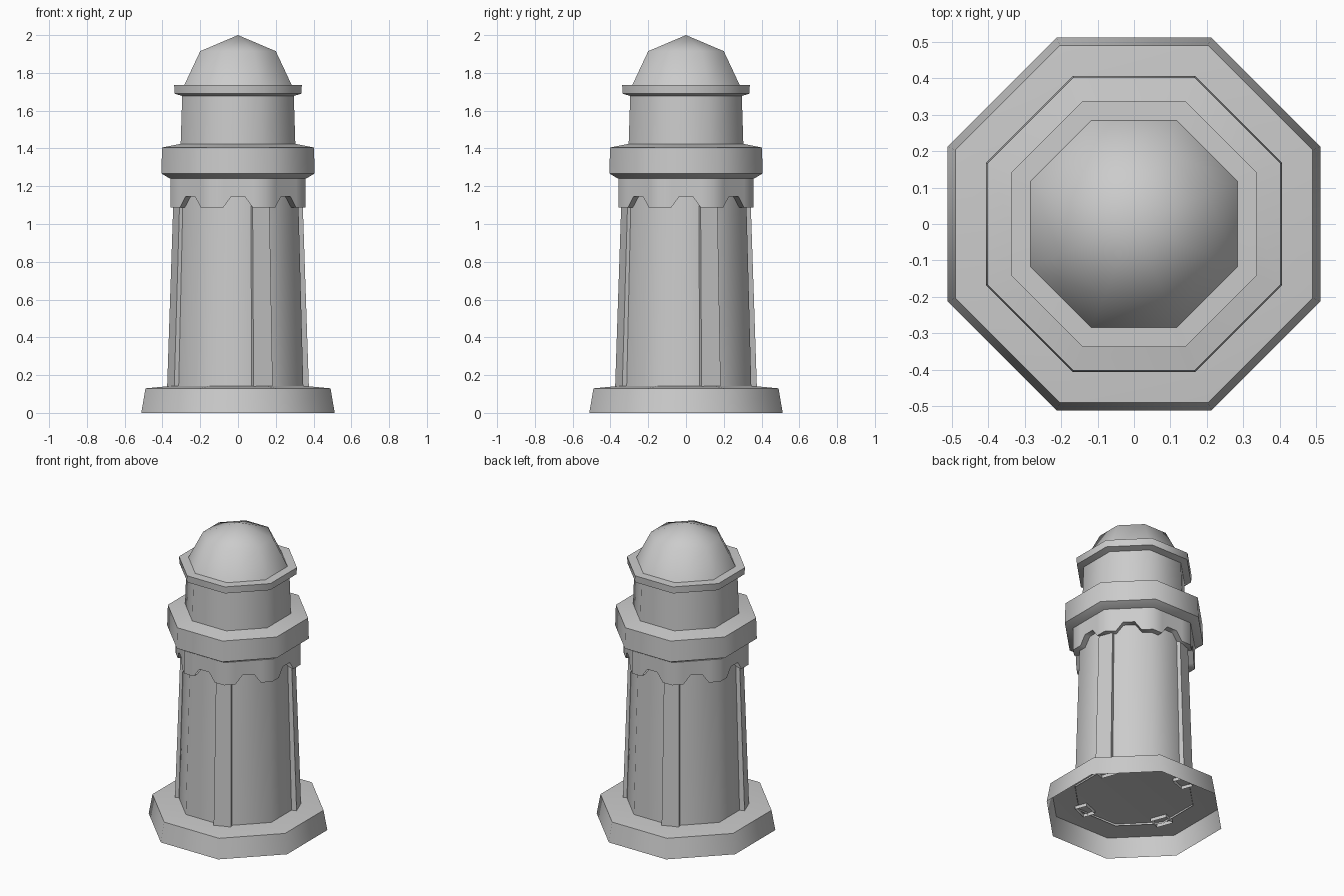
import bpy, bmesh
from math import radians, sin, cos, pi
from mathutils import Vector

if "Cube" in bpy.data.objects:
    bpy.data.objects.remove(bpy.data.objects["Cube"])

stone = bpy.data.materials.new("grey_stone")
stone.use_nodes = True
GREY = (0.6, 0.6, 0.6, 1)
stone.diffuse_color = GREY
stone.node_tree.nodes["Principled BSDF"].inputs["Base Color"].default_value = GREY

SIDES = 8
HALF = pi / SIDES


def corner(i, apothem, z):
    """Corner i of an octagon whose flat sides face the axes."""
    a = (2 * i + 1) * HALF
    r = apothem / cos(HALF)
    return Vector((r * cos(a), r * sin(a), z))


def finish(name, bm, fix_normals=False):
    if fix_normals:
        bmesh.ops.recalc_face_normals(bm, faces=bm.faces)
    mesh = bpy.data.meshes.new(name)
    bm.to_mesh(mesh)
    bm.free()
    mesh.materials.append(stone)
    obj = bpy.data.objects.new(name, mesh)
    bpy.context.collection.objects.link(obj)
    bpy.ops.object.select_all(action='DESELECT')
    obj.select_set(True)
    bpy.context.view_layer.objects.active = obj
    bpy.ops.object.shade_smooth_by_angle(angle=radians(60))
    return obj


def octagon_lathe(name, profile):
    """Sweep (apothem, z) points, bottom to top, around eight sides."""
    bm = bmesh.new()
    rings = []
    for apothem, z in profile:
        if apothem == 0:
            rings.append([bm.verts.new((0, 0, z))] * SIDES)
        else:
            rings.append([bm.verts.new(corner(i, apothem, z)) for i in range(SIDES)])
    for low, high in zip(rings, rings[1:]):
        for i in range(SIDES):
            j = (i + 1) % SIDES
            quad = [low[i], low[j], high[j], high[i]]
            bm.faces.new(list(dict.fromkeys(quad)))
    return finish(name, bm)


# Hollow plinth and tapered shaft
octagon_lathe("plinth", [(0.512, 0), (0.49, 0.13), (0.36, 0.142), (0, 0.142)])
octagon_lathe("shaft", [(0.346, 0.13), (0.316, 1.25)])

# Balcony, lantern room and domed roof
octagon_lathe("balcony", [(0.29, 1.235), (0.36, 1.24), (0.406, 1.268),
                          (0.402, 1.405), (0.29, 1.427)])
octagon_lathe("lantern_room", [(0.304, 1.41), (0.295, 1.69)])
octagon_lathe("roof_rim", [(0.28, 1.673), (0.335, 1.69), (0.338, 1.735), (0.27, 1.737)])
octagon_lathe("dome", [(0.287, 1.73), (0.2, 1.915), (0, 2.0)])

# Four tapered corner pillars, open at the ends
for k, name in enumerate(("left", "back", "right", "front")):
    bm = bmesh.new()
    a = HALF - radians(2) + k * pi / 2
    out, side = Vector((cos(a), sin(a), 0)), Vector((-sin(a), cos(a), 0))
    rings = []
    for z, r_out, width in ((0.12, 0.381, 0.108), (1.2, 0.345, 0.094)):
        rings.append([bm.verts.new(out * (r_out - d) + side * s * width / 2 + Vector((0, 0, z)))
                      for d, s in ((0, -1), (0, 1), (0.08, 1), (0.08, -1))])
    for i in range(4):
        j = (i + 1) % 4
        bm.faces.new([rings[0][i], rings[0][j], rings[1][j], rings[1][i]])
    finish(name + "_pillar", bm)

# Collar with a notch cut in the lower edge of each side
NOTCH = ((-0.078, 1.087), (-0.036, 1.145), (0.036, 1.145), (0.078, 1.087))
bm = bmesh.new()
layers = []
for apothem in (0.357, 0.315):
    low, high = [], []
    for i in range(SIDES):
        start, end = corner(i, apothem, 0), corner(i + 1, apothem, 0)
        middle, along = (start + end) / 2, (end - start).normalized()
        points = [start + Vector((0, 0, 1.087))]
        points += [middle + along * s + Vector((0, 0, z)) for s, z in NOTCH]
        for p in points:
            low.append(bm.verts.new(p))
            high.append(bm.verts.new((p.x, p.y, 1.245)))
    layers.append((low, high))
(low_out, high_out), (low_in, high_in) = layers
count = len(low_out)
for i in range(count):
    j = (i + 1) % count
    bm.faces.new([low_out[i], low_out[j], high_out[j], high_out[i]])
    bm.faces.new([low_in[j], low_in[i], high_in[i], high_in[j]])
    bm.faces.new([low_in[i], low_in[j], low_out[j], low_out[i]])
    bm.faces.new([high_out[i], high_out[j], high_in[j], high_in[i]])
finish("notched_collar", bm, True)
